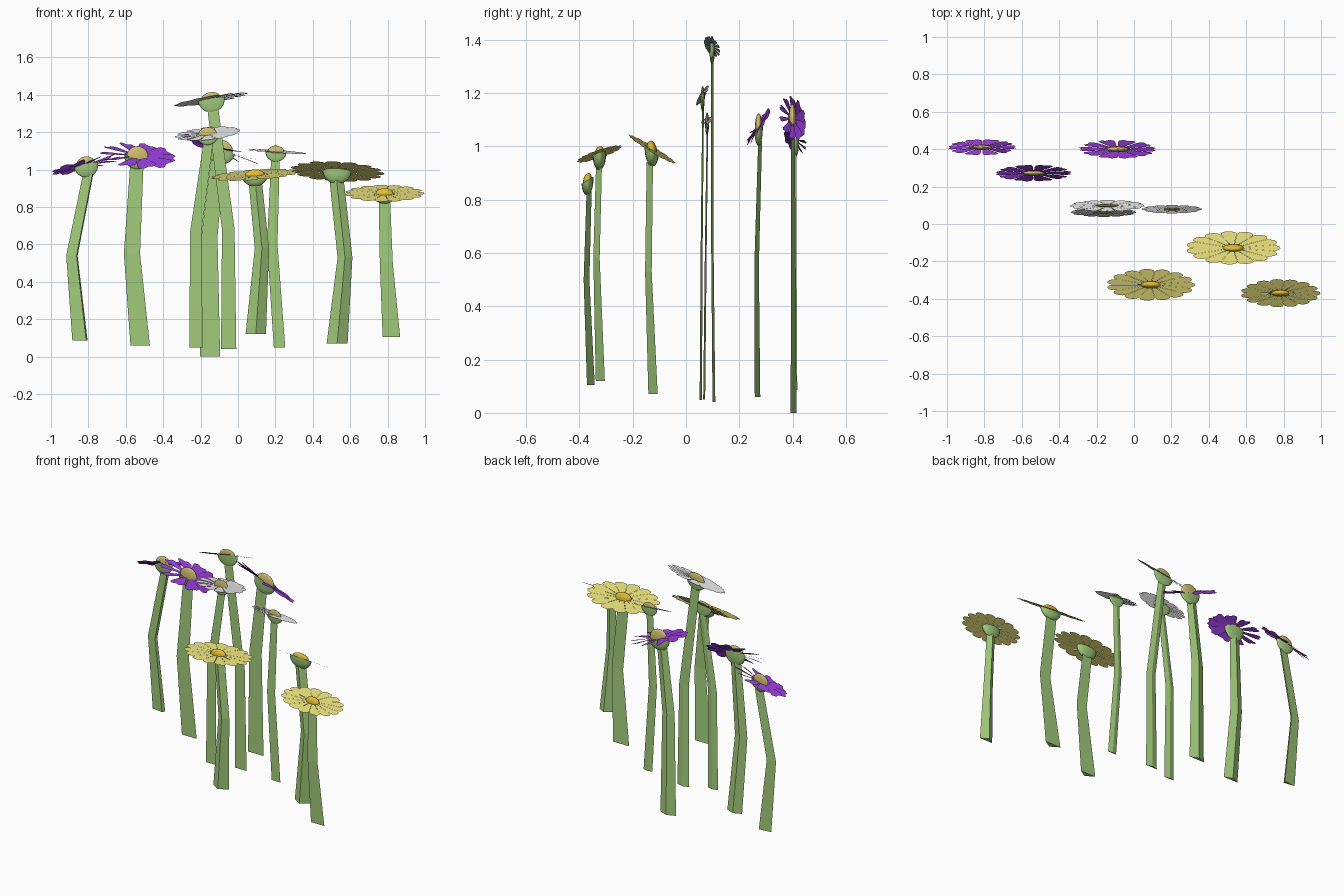
import bpy, bmesh, math, random
from mathutils import Vector, Matrix

if "Cube" in bpy.data.objects:
    bpy.data.objects.remove(bpy.data.objects["Cube"])

random.seed(4)


def mat(name, r, g, b):
    m = bpy.data.materials.new(name)
    m.diffuse_color = (r, g, b, 1)
    m.use_nodes = True
    m.node_tree.nodes["Principled BSDF"].inputs["Base Color"].default_value = m.diffuse_color
    return m


green = mat("stem_green", 0.36, 0.60, 0.20)
ochre = mat("center_ochre", 0.62, 0.52, 0.16)
gold = mat("center_gold", 0.75, 0.50, 0.03)

# petal count, material, center material, dome radius/height, bulb radius/depth (of R),
# petal twist, tip outline as (radius, share of the half spacing)
KINDS = {
    "yellow": dict(n=15, m=mat("petal_yellow", 0.72, 0.66, 0.17), c=gold, dome=(0.22, 0.12),
                   bulb=(0.30, 0.26), twist=0.0,
                   tip=[(0.84, 0.99), (0.93, 0.8), (0.985, 0.4), (1.0, 0)]),
    "purple": dict(n=10, m=mat("petal_purple", 0.27, 0.04, 0.60), c=ochre, dome=(0.28, 0.24),
                   bulb=(0.35, 0.36), twist=0.3,
                   tip=[(0.72, 0.95), (0.92, 0.85), (1.0, 0.45), (0.93, 0)]),
    "white": dict(n=12, m=mat("petal_white", 0.62, 0.62, 0.62), c=ochre, dome=(0.27, 0.19),
                  bulb=(0.35, 0.34), twist=0.04,
                  tip=[(0.78, 0.96), (0.93, 0.85), (0.99, 0.45), (0.97, 0)]),
}


def finish(bm, name, material, smooth=False):
    me = bpy.data.meshes.new(name)
    bm.to_mesh(me)
    bm.free()
    me.materials.append(material)
    for p in me.polygons:
        p.use_smooth = smooth
    ob = bpy.data.objects.new(name, me)
    bpy.context.collection.objects.link(ob)
    return ob


def half_ball(name, material, M, radius, height):
    """Half ellipsoid; a negative height hangs below the petals."""
    bm = bmesh.new()
    bmesh.ops.create_uvsphere(bm, u_segments=16, v_segments=10, radius=1)
    lower = [v for v in bm.verts if v.co.z < -0.01]
    bmesh.ops.delete(bm, geom=lower, context='VERTS')
    bm.transform(M @ Matrix.Diagonal((radius, radius, height, 1)))
    if height < 0:
        bmesh.ops.reverse_faces(bm, faces=bm.faces)
    finish(bm, name, material, True)


def petals(name, kind, M, R):
    bm = bmesh.new()
    n = kind["n"]
    half = math.pi / n
    side = [(0.12, 0.8)] + kind["tip"]
    outline = [(r, -s) for r, s in side] + [(r, s) for r, s in side[-2::-1]]
    for i in range(n):
        tw = kind["twist"] * random.uniform(0.4, 1.0)
        spin = Matrix.Rotation(2 * half * i, 4, 'Z') @ Matrix.Rotation(tw, 4, 'X')
        vs = []
        for r, s in outline:
            a = s * half
            p = Vector((r * R * math.cos(a), r * R * math.sin(a), 0))
            vs.append(bm.verts.new(spin @ p))
        bm.faces.new(vs)
    bm.transform(M)
    finish(bm, name, kind["m"])


def stem(name, rings, k, rot):
    """Bent, tapering three-sided stalk, squashed in y."""
    bm = bmesh.new()
    loops = []
    for (x, y, z, w) in rings:
        r = w / 1.7
        angs = [math.radians(rot + 120 * j) for j in range(3)]
        mid = (max(map(math.cos, angs)) + min(map(math.cos, angs))) / 2
        loops.append([bm.verts.new((x + r * (math.cos(a) - mid), y + r * k * math.sin(a), z))
                      for a in angs])
    for a, b in zip(loops, loops[1:]):
        for j in range(3):
            q = (j + 1) % 3
            bm.faces.new((a[j], a[q], b[q], b[j]))
    bm.faces.new(loops[0][::-1])
    bm.faces.new(loops[-1])
    finish(bm, name, green)


def flower(name, kind, c, slope, R, k, base, mid, top_w, rot):
    K = KINDS[kind]
    # tilt the head, then squash it in y
    normal = Vector((-slope[0], -slope[1] * k, 1)).normalized()
    tilt = Vector((0, 0, 1)).rotation_difference(normal).to_matrix().to_4x4()
    squash = Matrix.Diagonal((1, k, 1, 1))
    M = Matrix.Translation(c) @ squash @ tilt
    petals(name + "_petals", K, M, R)
    half_ball(name + "_center", K["c"], M, R * K["dome"][0], R * K["dome"][1])
    half_ball(name + "_bulb", green, M, R * K["bulb"][0], -R * K["bulb"][1])
    top = M @ Vector((0, 0, -R * K["bulb"][1] * 0.75))
    stem(name + "_stem", [base, mid, (*top, top_w)], k, rot)


BACK, FRONT = 90, -90   # side the stalk's edge points to

flower("yellow_flower_a", "yellow", (0.53, -0.128, 0.99), (-0.05, -0.6), 0.253, 0.36,
       (0.53, -0.118, 0.07, 0.11), (0.572, -0.137, 0.53, 0.078), 0.075, FRONT)
flower("yellow_flower_b", "yellow", (0.09, -0.325, 0.972), (0.07, 0.33), 0.237, 0.36,
       (0.095, -0.316, 0.12, 0.107), (0.128, -0.332, 0.58, 0.075), 0.07, FRONT)
flower("yellow_flower_c", "yellow", (0.783, -0.37, 0.873), (0.0, 0.6), 0.214, 0.36,
       (0.82, -0.362, 0.105, 0.092), (0.793, -0.377, 0.5, 0.068), 0.06, BACK)
flower("purple_flower_a", "purple", (-0.813, 0.41, 1.025), (0.24, -0.55), 0.188, 0.23,
       (-0.845, 0.408, 0.085, 0.088), (-0.888, 0.408, 0.54, 0.066), 0.06, -65)
flower("purple_flower_b", "purple", (-0.537, 0.272, 1.075), (-0.08, 1.4), 0.205, 0.23,
       (-0.523, 0.265, 0.06, 0.102), (-0.567, 0.262, 0.55, 0.085), 0.07, BACK)
flower("purple_flower_c", "purple", (-0.088, 0.40, 1.105), (-0.38, -0.5), 0.22, 0.23,
       (-0.15, 0.40, 0.0, 0.107), (-0.153, 0.40, 0.64, 0.085), 0.07, BACK)
flower("white_flower_a", "white", (-0.143, 0.098, 1.375), (0.17, -0.6), 0.205, 0.15,
       (-0.05, 0.103, 0.04, 0.08), (-0.052, 0.097, 0.68, 0.066), 0.058, BACK)
flower("white_flower_b", "white", (-0.163, 0.062, 1.192), (0.1, 1.4), 0.178, 0.14,
       (-0.225, 0.054, 0.048, 0.07), (-0.225, 0.058, 0.67, 0.06), 0.05, BACK)
flower("white_flower_c", "white", (0.203, 0.079, 1.097), (-0.07, 0.35), 0.163, 0.14,
       (0.222, 0.067, 0.05, 0.06), (0.183, 0.073, 0.6, 0.055), 0.045, BACK)
